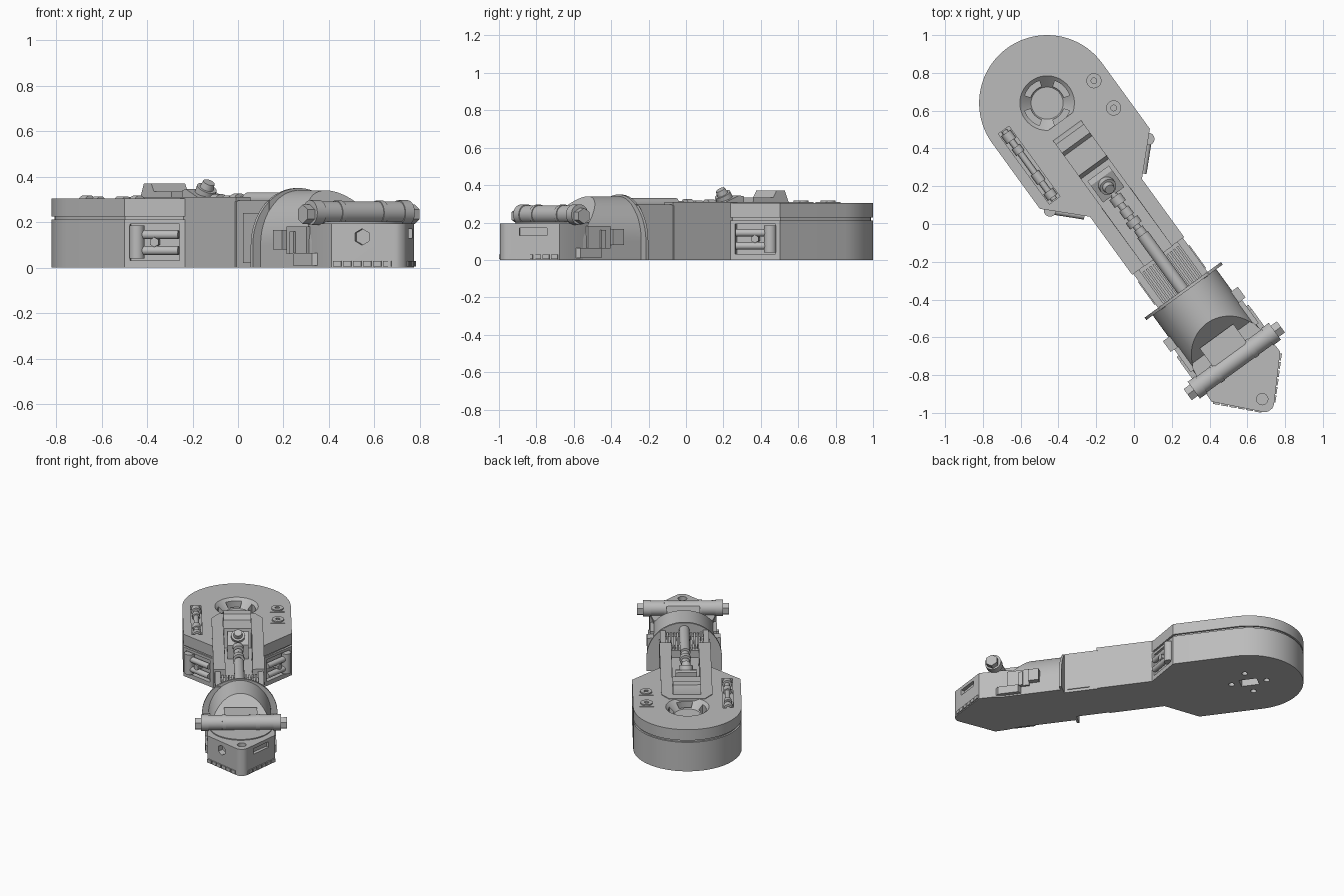
import bpy, bmesh
from math import pi, sin, cos, radians
from mathutils import Matrix, Vector

if "Cube" in bpy.data.objects:
    bpy.data.objects.remove(bpy.data.objects["Cube"])

grey = bpy.data.materials.new("light_grey")
grey.use_nodes = True
grey.diffuse_color = (0.5, 0.5, 0.5, 1)
grey.node_tree.nodes["Principled BSDF"].inputs["Base Color"].default_value = (0.5, 0.5, 0.5, 1)

# Local frame: u runs along the arm from the hub, v across it
FRAME = Matrix.Translation((-0.46, 0.64, 0)) @ Matrix.Rotation(radians(-54), 4, "Z")


def finish(name, bm):
    bmesh.ops.recalc_face_normals(bm, faces=bm.faces)
    mesh = bpy.data.meshes.new(name)
    bm.to_mesh(mesh)
    bm.free()
    mesh.materials.append(grey)
    ob = bpy.data.objects.new(name, mesh)
    bpy.context.collection.objects.link(ob)
    ob.matrix_world = FRAME
    return ob


def box(name, lo, hi, turn=0):
    """Box between two corners, turned about its own upright axis."""
    lo, hi = Vector(lo), Vector(hi)
    bm = bmesh.new()
    m = Matrix.Translation((lo + hi) / 2) @ Matrix.Rotation(turn, 4, "Z") @ Matrix.Diagonal((*(hi - lo), 1))
    bmesh.ops.create_cube(bm, size=1, matrix=m)
    return finish(name, bm)


def rod(name, a, b, r, r2=None, n=28):
    """Cylinder or cone from point a to point b."""
    a, b = Vector(a), Vector(b)
    m = Matrix.Translation((a + b) / 2) @ (b - a).to_track_quat("Z", "Y").to_matrix().to_4x4()
    bm = bmesh.new()
    bmesh.ops.create_cone(bm, cap_ends=True, segments=n, radius1=r,
                          radius2=r if r2 is None else r2, depth=(b - a).length, matrix=m)
    return finish(name, bm)


def loft(name, rings):
    """Closed skin through rings of equal point count."""
    bm = bmesh.new()
    loops = [[bm.verts.new(p) for p in ring] for ring in rings]
    n = len(loops[0])
    for a, b in zip(loops, loops[1:]):
        for i in range(n):
            j = (i + 1) % n
            bm.faces.new((a[i], a[j], b[j], b[i]))
    bm.faces.new(loops[0])
    bm.faces.new(loops[-1])
    return finish(name, bm)


def slab(name, outline, z0, z1):
    return loft(name, [[(u, v, z) for u, v in outline] for z in (z0, z1)])


def across(name, profile, v0, v1):
    """Extrude a u-z profile across the arm."""
    return loft(name, [[(u, v, z) for u, z in profile] for v in (v0, v1)])


def cut(target, cutter):
    mod = target.modifiers.new("cut", "BOOLEAN")
    mod.operation, mod.object, mod.solver = "DIFFERENCE", cutter, "EXACT"
    bpy.context.view_layer.objects.active = target
    bpy.ops.object.modifier_apply(modifier=mod.name)
    bpy.data.objects.remove(cutter)


def mirrored(points):
    return points + [(u, -v) for u, v in reversed(points)]


# Hub housing with a groove around its side
def hub_outline(inset):
    r = 0.36 - inset
    arc = [(r * cos(a), r * sin(a)) for a in (pi / 2 + pi * i / 40 for i in range(41))]
    return arc + [(0.43 - inset, -r), (0.62 - inset, -0.17), (0.62 - inset, 0.17), (0.43 - inset, r)]


levels = [(0, 0), (0.212, 0), (0.212, 0.012), (0.226, 0.012), (0.226, 0), (0.305, 0)]
hub = loft("hub_housing", [[(u, v, z) for u, v in hub_outline(i)] for z, i in levels])
cut(hub, rod("dish_cutter", (0, 0, 0.25), (0, 0, 0.31), 0.085, 0.15, 48))
cut(hub, box("trough_cutter", (0.3, -0.09, 0.2), (0.8, 0.09, 0.4)))
cut(hub, box("slot_cutter", (-0.02, -0.305, 0.275), (0.44, -0.235, 0.4)))

# Four curved slots in the dish
for k in range(4):
    mid = radians(9 + 90 * k)
    angles = [mid + radians(-26 + 6.5 * i) for i in range(9)]
    ring = [(0.125 * cos(a), 0.125 * sin(a)) for a in angles]
    ring += [(0.092 * cos(a), 0.092 * sin(a)) for a in reversed(angles)]
    cut(hub, slab("arc_cutter", ring, 0.225, 0.4))

# Underside socket and bolt holes
cut(hub, box("socket_cutter", (-0.06, -0.04, -0.1), (0.06, 0.04, 0.06)))
for k in range(4):
    a = pi / 2 * k
    p = Vector((0.12 * cos(a), 0.12 * sin(a), -0.05))
    cut(hub, rod("hole_cutter", p, p + Vector((0, 0, 0.09)), 0.02, n=16))

# Side latches set into both angled faces of the housing
for s in (-1, 1):
    side = "left" if s > 0 else "right"
    t, n = Vector((0.707, -0.707 * s, 0)), Vector((0.707, 0.707 * s, 0))
    c = Vector((0.525, 0.265 * s, 0))
    mid = Vector((0.525, 0.265 * s, 0.112))
    half = Vector((0.11, 0.03, 0.08))
    cut(hub, box("latch_cutter", mid - half, mid + half, -s * pi / 4))
    up = Vector((0, 0, 1))
    post = c - t * 0.08
    rod(side + "_latch_post", post + up * 0.04, post + up * 0.185, 0.033)
    for z in (0.075, 0.145):
        rod(side + "_latch_bar", c - t * 0.06 + up * z, c + t * 0.105 + up * z, 0.02)
    rod(side + "_latch_nut", mid - n * 0.03, mid + n * 0.02, 0.022, n=6)

# Square fasteners on the housing top
for u in (0.05, 0.228):
    box("fastener_plate", (u - 0.048, 0.222, 0.29), (u + 0.048, 0.318, 0.309))
    ring = rod("fastener_ring", (u, 0.27, 0.3), (u, 0.27, 0.318), 0.04)
    cut(ring, rod("fastener_cutter", (u, 0.27, 0.31), (u, 0.27, 0.33), 0.015))

# Small piston lying in the housing slot
rod("piston", (-0.015, -0.27, 0.288), (0.435, -0.27, 0.288), 0.017)
for u0, u1, r in ((0, 0.05, 0.03), (0.09, 0.13, 0.026), (0.26, 0.32, 0.026), (0.38, 0.42, 0.03)):
    rod("piston_collar", (u0, -0.27, 0.288), (u1, -0.27, 0.288), r)

# Arm: floor, side walls and the narrower rear section
box("arm_floor", (0.5, -0.155, 0), (1.24, 0.155, 0.2))
for s in (-1, 1):
    wall = [(0.12, 0.095 * s), (0.12, 0.12 * s), (0.19, 0.17 * s), (1.0, 0.17 * s), (1.0, 0.09 * s)]
    slab("arm_top_rail", wall, 0.29, 0.31)
    vs = sorted((0.09 * s, 0.17 * s))
    box("arm_wall", (0.55, vs[0], 0), (0.995, vs[1], 0.3))
    vs = sorted((0.125 * s, 0.162 * s))
    box("arm_end_wall", (0.99, vs[0], 0), (1.24, vs[1], 0.295))
    box("arm_side_panel", (1.05, 0.16 * s - 0.008, 0.02), (1.2, 0.16 * s + 0.008, 0.24))
    for k in range(4):
        v = s * (0.045 + 0.022 * k)
        box("cooling_rib", (1.02, v - 0.006, 0.2), (1.23, v + 0.006, 0.28))
box("rib_deck", (1.0, -0.13, 0.15), (1.24, 0.13, 0.25))
box("arm_front_bridge", (0.12, -0.1, 0.29), (0.2, 0.1, 0.31))

# Sloped cover, pivot block and knob at the head of the trough
across("sloped_cover", [(0.18, 0.2), (0.18, 0.31), (0.205, 0.37), (0.26, 0.37), (0.28, 0.335),
                        (0.41, 0.335), (0.43, 0.2)], -0.092, 0.092)
across("pivot_block", [(0.46, 0.2), (0.46, 0.34), (0.49, 0.345), (0.6, 0.3), (0.6, 0.2)], -0.07, 0.07)
rod("knob_base", (0.52, 0, 0.3), (0.55, 0, 0.35), 0.045)
rod("knob", (0.54, 0, 0.335), (0.565, 0, 0.375), 0.034, 0.026)

# Push rod along the trough
rod("push_rod", (0.56, 0, 0.285), (1.24, 0, 0.285), 0.02)
rod("push_rod_sleeve", (0.86, 0, 0.297), (1.24, 0, 0.297), 0.034)
for u0, u1, r in ((0.61, 0.66, 0.036), (0.69, 0.74, 0.03), (0.76, 0.8, 0.038), (0.82, 0.86, 0.028)):
    rod("push_rod_collar", (u0, 0, 0.288), (u1, 0, 0.288), r)


# Arched collar with a thin flange and a mitred front
def arch(w, top):
    ring = [(w * cos(pi * i / 40), 0.1 + (top - 0.1) * sin(pi * i / 40)) for i in range(41)]
    return [(w, 0)] + ring + [(-w, 0)]


loft("arch_flange", [[(u, v, z) for v, z in arch(0.25, 0.35)] for u in (1.222, 1.238)])
body = arch(0.208, 0.34)
loft("arch_body", [[(1.23, v, z) for v, z in body],
                   [(1.44 + (0.34 - z) * 0.92, v, z) for v, z in body]])

# Side brackets and skids by the arch
for s in (-1, 1):
    def plate(name, u0, u1, v0, v1, z0, z1):
        a, b = sorted((v0 * s, v1 * s))
        return box(name, (u0, a, z0), (u1, b, z1))
    plate("side_bracket", 1.38, 1.45, 0.19, 0.245, 0.08, 0.165)
    plate("side_rail", 1.45, 1.6, 0.19, 0.222, 0.06, 0.18)
    plate("side_lug", 1.49, 1.52, 0.2, 0.235, 0.06, 0.16)
    slab("skid", [(1.5, 0.19 * s), (1.52, 0.236 * s), (1.66, 0.236 * s), (1.7, 0.19 * s)], 0.01, 0.065)

# Wedge nose with a round hole, a slot and a hex socket
tip = [(1.96 + 0.05 * cos(radians(a)), 0.05 * sin(radians(a))) for a in (45, 30, 15)]
nose = slab("nose", mirrored([(1.58, 0.2), (1.7, 0.222), (1.79, 0.225)] + tip), 0, 0.195)
cut(nose, rod("nose_hole_cutter", (1.937, 0, 0.1), (1.937, 0, 0.3), 0.03))
rod("nose_disc", (1.658, 0, 0.19), (1.658, 0, 0.202), 0.21, n=48)
mid = Vector((1.895, 0.13, 0.15))
half = Vector((0.075, 0.025, 0.02))
cut(nose, box("slot_cutter", mid - half, mid + half, -pi / 4))
out = Vector((0.707, -0.707, 0))
mid = Vector((1.89, -0.13, 0.135))
cut(nose, rod("hex_cutter", mid - out * 0.04, mid + out * 0.04, 0.036, n=6))

# Row of small teeth along the lower edge of the nose
for s in (-1, 1):
    for k in range(6):
        f = (k + 0.5) / 6
        c = Vector((1.795 + 0.195 * f, s * (0.223 - 0.185 * f), 0.018))
        half = Vector((0.018, 0.008, 0.012))
        box("nose_tooth", c - half, c + half, -s * pi / 4)

# Cross bar with its saddle, collars and hex ends
box("bar_saddle", (1.525, -0.11, 0.19), (1.7, 0.11, 0.275))
rod("cross_bar", (1.686, -0.26, 0.242), (1.686, 0.26, 0.242), 0.05)
for s in (-1, 1):
    for v0, v1, r in ((0.1, 0.125, 0.054), (0.215, 0.265, 0.055)):
        rod("bar_collar", (1.686, v0 * s, 0.242), (1.686, v1 * s, 0.242), r)
    rod("bar_hex_end", (1.686, 0.25 * s, 0.235), (1.686, 0.305 * s, 0.235), 0.042, n=6)

for ob in bpy.context.collection.objects:
    ob.select_set(ob.type == "MESH")
    if ob.type == "MESH":
        bpy.context.view_layer.objects.active = ob
bpy.ops.object.shade_smooth_by_angle(angle=radians(30))
